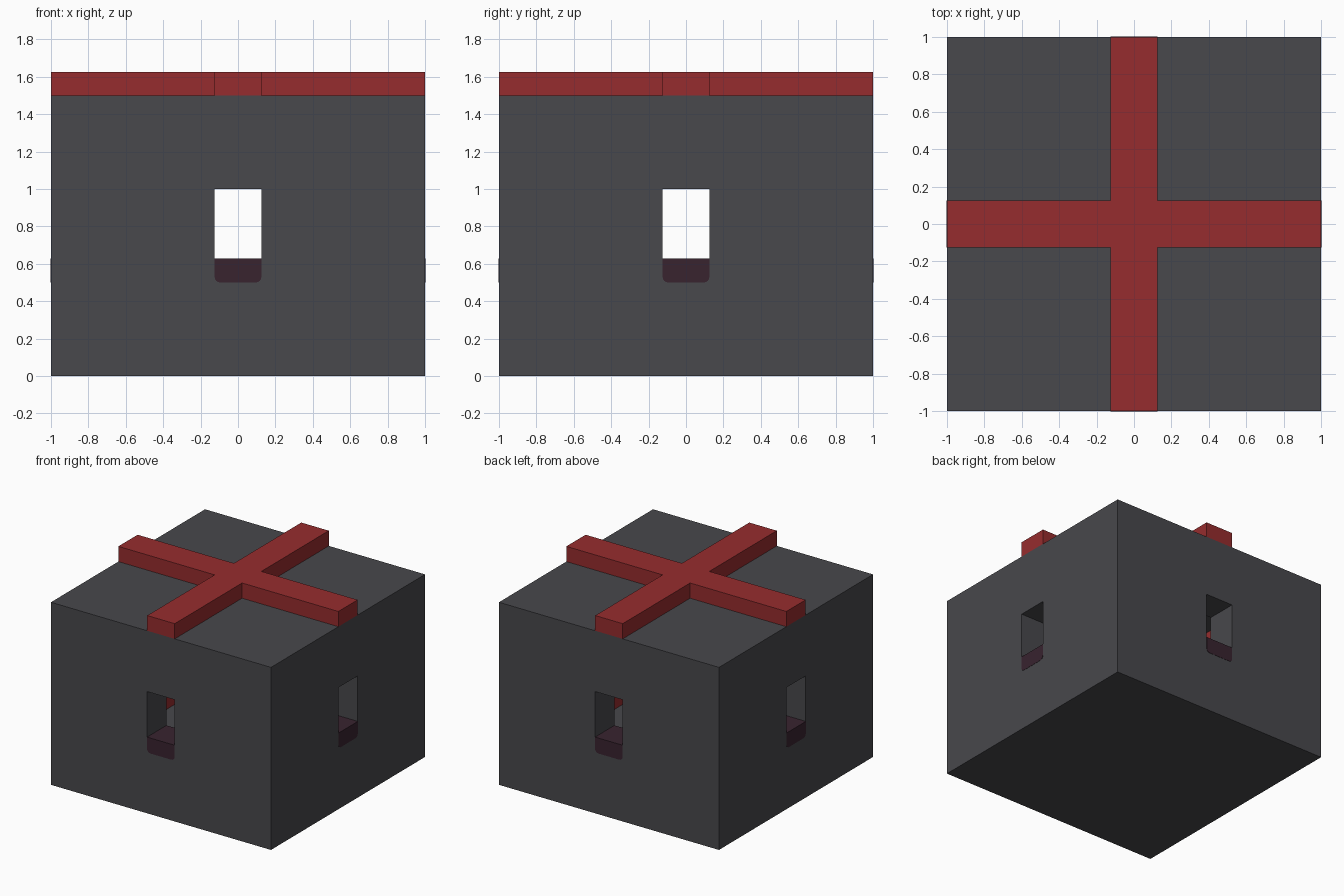
import bpy, bmesh, math
from mathutils import Matrix

if "Cube" in bpy.data.objects:
    bpy.data.objects.remove(bpy.data.objects["Cube"])


def srgb(r, g, b):
    lin = [((c / 255 + 0.055) / 1.055) ** 2.4 for c in (r, g, b)]
    return (*lin, 1)


def material(name, colour):
    m = bpy.data.materials.new(name)
    m.use_nodes = True
    m.diffuse_color = colour
    m.node_tree.nodes["Principled BSDF"].inputs["Base Color"].default_value = colour
    return m


grey = material("dark grey", srgb(72, 72, 76))
red = material("brick red", srgb(150, 44, 46))
plum = material("dark plum", srgb(56, 35, 47))


def add_object(name, bm, *mats):
    bmesh.ops.recalc_face_normals(bm, faces=bm.faces)
    mesh = bpy.data.meshes.new(name)
    bm.to_mesh(mesh)
    bm.free()
    ob = bpy.data.objects.new(name, mesh)
    bpy.context.collection.objects.link(ob)
    for m in mats:
        mesh.materials.append(m)
    return ob


def box(name, half_x, half_y, z0, z1, *mats):
    bm = bmesh.new()
    size = Matrix.Diagonal((2 * half_x, 2 * half_y, z1 - z0, 1))
    bmesh.ops.create_cube(bm, size=1, matrix=Matrix.Translation((0, 0, (z0 + z1) / 2)) @ size)
    return add_object(name, bm, *mats)


def prism(name, points, offset, mat):
    """Extrude a flat outline along an offset vector."""
    bm = bmesh.new()
    face = bm.faces.new([bm.verts.new(p) for p in points])
    new = bmesh.ops.extrude_face_region(bm, geom=[face], use_keep_orig=True)["geom"]
    bmesh.ops.translate(bm, vec=offset, verts=[v for v in new if isinstance(v, bmesh.types.BMVert)])
    return add_object(name, bm, mat)


# Hollow body with a window in each wall
BAR, WALL, SILL = 0.125, 0.75, 0.625
body = box("body", 1, 1, 0, 1.5, grey, red)
cutters = [
    box("cavity_cutter", WALL, WALL, 0.25, 1.45, grey),
    box("window_cutter_x", 1.2, BAR, SILL, 1, grey),
    box("window_cutter_y", BAR, 1.2, SILL, 1, grey),
]
bpy.context.view_layer.objects.active = body
for cutter in cutters:
    mod = body.modifiers.new("cut", "BOOLEAN")
    mod.operation, mod.solver, mod.object = "DIFFERENCE", "EXACT", cutter
    bpy.ops.object.modifier_apply(modifier=mod.name)
    bpy.data.objects.remove(cutter)

# Red lining on the inner walls
for f in body.data.polygons:
    inside = max(abs(f.center.x), abs(f.center.y)) < WALL + 0.01
    f.material_index = 1 if inside and abs(f.normal.z) < 0.5 and f.area > 0.3 else 0

# Raised cross on the roof
corner = [(1, -BAR), (1, BAR), (BAR, BAR)]
outline = []
for i in range(4):
    turn = Matrix.Rotation(i * math.pi / 2, 3, "Z")
    outline += [turn @ Matrix.Translation((x, y, 1.5)).translation for x, y in corner]
prism("roof_cross", outline, (0, 0, 0.125), red)

# Window sills with rounded lower corners
R = 0.03
profile = [(-BAR, SILL + 0.002), (BAR, SILL + 0.002)]
for side, start in ((1, 0), (-1, -90)):
    for step in range(5):
        a = math.radians(start - step * 22.5)
        profile.append((side * (BAR - R) + R * math.cos(a), 0.5 + R + R * math.sin(a)))
for i, name in enumerate(("front", "left", "back", "right")):
    sill = prism(name + "_sill", [(x, -1.002, z) for x, z in profile], (0, 0.252, 0), plum)
    sill.rotation_euler.z = i * math.pi / 2
